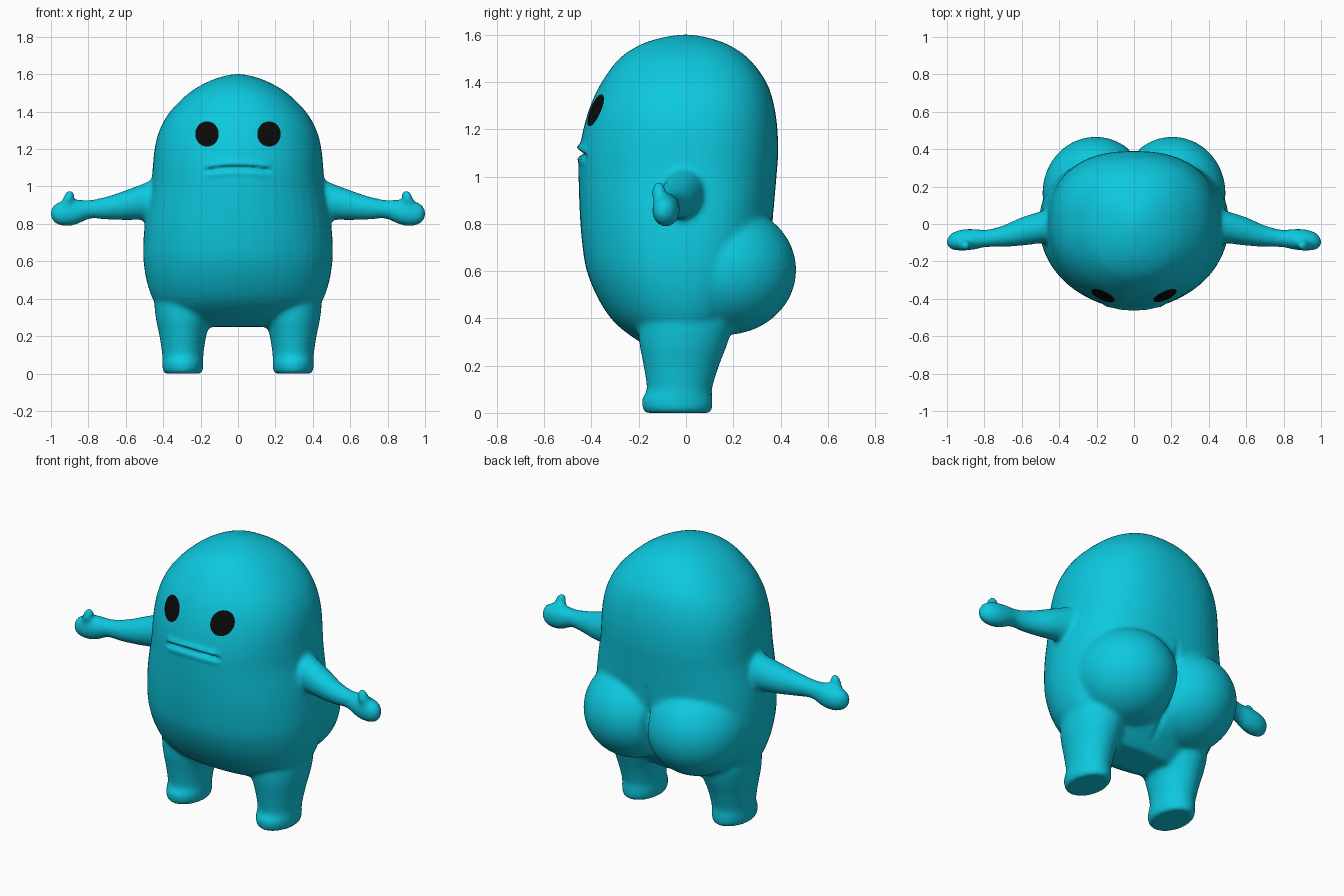
import bpy, bmesh, math
from mathutils import Vector, Matrix
from mathutils.bvhtree import BVHTree

if "Cube" in bpy.data.objects:
    bpy.data.objects.remove(bpy.data.objects["Cube"])


def material(name, rgb):
    m = bpy.data.materials.new(name)
    m.diffuse_color = (*rgb, 1)
    m.use_nodes = True
    m.node_tree.nodes["Principled BSDF"].inputs["Base Color"].default_value = m.diffuse_color
    return m


skin = material("turquoise skin", (0.004, 0.58, 0.74))
black = material("black eye", (0.003, 0.003, 0.003))


def smooth_rows(rows, steps=5):
    """Catmull-Rom interpolation through rows of numbers."""
    out = []
    for i in range(len(rows) - 1):
        a, b, c, d = (rows[max(i - 1, 0)], rows[i], rows[i + 1],
                      rows[min(i + 2, len(rows) - 1)])
        for s in range(steps):
            t = s / steps
            out.append([0.5 * (2 * q + (r - p) * t + (2 * p - 5 * q + 4 * r - w) * t * t
                               + (3 * q - p - 3 * r + w) * t ** 3)
                        for p, q, r, w in zip(a, b, c, d)])
    out.append(list(rows[-1]))
    return out


def loft(bm, rings):
    """Closed skin over rings of points."""
    loops = [[bm.verts.new(p) for p in ring] for ring in rings]
    n = len(loops[0])
    for a, b in zip(loops, loops[1:]):
        for i in range(n):
            j = (i + 1) % n
            bm.faces.new((a[i], a[j], b[j], b[i]))
    bm.faces.new(loops[0][::-1])
    bm.faces.new(loops[-1])


def spow(v, e):
    return math.copysign(abs(v) ** e, v)


ANGLES = [2 * math.pi * i / 48 for i in range(48)]
bm = bmesh.new()

# Torso and head: z, half width, front depth, back depth
torso = [(0.25, 0.27, 0.10, 0.10), (0.30, 0.37, 0.195, 0.15), (0.38, 0.445, 0.30, 0.22),
         (0.48, 0.485, 0.37, 0.28), (0.60, 0.505, 0.42, 0.33), (0.72, 0.505, 0.44, 0.36),
         (0.85, 0.492, 0.45, 0.37), (1.00, 0.465, 0.455, 0.383), (1.10, 0.456, 0.452, 0.39),
         (1.20, 0.446, 0.435, 0.387), (1.30, 0.42, 0.405, 0.373), (1.40, 0.363, 0.357, 0.34),
         (1.50, 0.262, 0.282, 0.265), (1.56, 0.16, 0.19, 0.175), (1.59, 0.075, 0.095, 0.085),
         (1.602, 0.01, 0.01, 0.01)]
rings = []
for z, w, f, b in smooth_rows(torso):
    ring = []
    for a in ANGLES:
        c, s = math.cos(a), math.sin(a)
        e = 0.96 if s < 0 else 0.84          # squarer back
        ring.append((w * spow(c, e), (f if s < 0 else b) * spow(s, e), z))
    rings.append(ring)
loft(bm, rings)

# Leg: z, centre x, centre y, radius x, radius y
leg = [(0.0, 0.295, -0.035, 0.096, 0.135), (0.015, 0.295, -0.036, 0.107, 0.147),
       (0.06, 0.295, -0.037, 0.11, 0.15), (0.10, 0.295, -0.028, 0.11, 0.138),
       (0.20, 0.295, -0.02, 0.125, 0.16), (0.30, 0.29, -0.01, 0.15, 0.188),
       (0.40, 0.28, 0.0, 0.165, 0.20), (0.50, 0.27, 0.0, 0.14, 0.17)]
# Arm and hand: x, centre y, centre z, radius y, radius z
arm = [(0.36, 0.0, 0.935, 0.12, 0.14), (0.47, -0.012, 0.925, 0.09, 0.105),
       (0.60, -0.04, 0.90, 0.076, 0.08), (0.70, -0.065, 0.885, 0.057, 0.062),
       (0.79, -0.077, 0.878, 0.047, 0.05), (0.86, -0.082, 0.864, 0.056, 0.066),
       (0.92, -0.086, 0.856, 0.057, 0.068), (0.97, -0.092, 0.855, 0.046, 0.056),
       (0.994, -0.096, 0.855, 0.026, 0.032), (1.004, -0.098, 0.855, 0.004, 0.004)]


def ball(centre, radii, tilt=0.0):
    m = (Matrix.Translation(centre) @ Matrix.Rotation(tilt, 4, 'Y')
         @ Matrix.Diagonal((*radii, 1)))
    bmesh.ops.create_uvsphere(bm, u_segments=40, v_segments=24, radius=1, matrix=m)


for side in (-1, 1):
    loft(bm, [[(side * (cx + rx * math.cos(a)), cy + ry * math.sin(a), z) for a in ANGLES]
              for z, cx, cy, rx, ry in smooth_rows(leg)])
    loft(bm, [[(side * x, cy + ry * math.cos(a), cz + rz * math.sin(a)) for a in ANGLES]
              for x, cy, cz, ry, rz in smooth_rows(arm)])
    # Thumb and buttock
    ball((side * 0.908, -0.115, 0.928), (0.03, 0.03, 0.058), side * -0.3)
    ball((side * 0.205, 0.165, 0.605), (0.285, 0.302, 0.275))

bmesh.ops.recalc_face_normals(bm, faces=bm.faces)
mesh = bpy.data.meshes.new("body")
bm.to_mesh(mesh)
bm.free()
body = bpy.data.objects.new("body", mesh)
bpy.context.collection.objects.link(body)

# Fuse the parts into one soft skin
fuse = body.modifiers.new("fuse", 'REMESH')
fuse.mode = 'VOXEL'
fuse.voxel_size = 0.012
soften = body.modifiers.new("soften", 'SMOOTH')
soften.factor = 0.5
soften.iterations = 10
deps = bpy.context.evaluated_depsgraph_get()
fused = bpy.data.meshes.new_from_object(body.evaluated_get(deps))
body.modifiers.clear()
body.data = fused
fused.materials.clear()
fused.materials.append(skin)


def bump(d, width):
    return math.exp(-(d / width) ** 2)


# Press in the mouth with its raised lip, and the rear crease
for v in fused.vertices:
    x, y, z = v.co
    if y < -0.3 and abs(x) < 0.22 and 1.0 < z < 1.2:
        fade = min(1, max(0, (0.185 - abs(x)) / 0.04))
        line = 1.1 - 0.5 * x * x
        v.co.y += fade * (0.022 * bump(z - line, 0.011) - 0.014 * bump(z - line - 0.022, 0.016)
                          - 0.006 * bump(z - line + 0.025, 0.016))
    if y > 0.12 and 0.3 < z < 0.85:
        v.co.y -= 0.035 * bump(x, 0.018) * bump(z - 0.56, 0.17)
for p in fused.polygons:
    p.use_smooth = True
fused.update()

# Eyes: thin plates laid on the face
tree = BVHTree.FromPolygons([v.co for v in fused.vertices],
                            [tuple(p.vertices) for p in fused.polygons])


def on_face(x, z):
    hit, normal, _, _ = tree.ray_cast(Vector((x, -2, z)), Vector((0, 1, 0)))
    return hit + normal * 0.005


for side, label in ((-1, "right_eye"), (1, "left_eye")):
    bm = bmesh.new()
    cx, cz, count = side * 0.164, 1.279, 40
    previous = None
    for k in range(1, 7):
        r = k / 6
        ring = []
        for i in range(count):
            a = 2 * math.pi * i / count
            ring.append(bm.verts.new(on_face(cx + 0.062 * r * math.cos(a),
                                             cz + 0.067 * r * math.sin(a))))
        if previous is None:
            bm.faces.new(ring)
        else:
            for i in range(count):
                j = (i + 1) % count
                bm.faces.new((previous[i], ring[i], ring[j], previous[j]))
        previous = ring
    bmesh.ops.recalc_face_normals(bm, faces=bm.faces)
    if sum(f.normal.y for f in bm.faces) > 0:
        bmesh.ops.reverse_faces(bm, faces=bm.faces)
    for f in bm.faces:
        f.smooth = True
    eye_mesh = bpy.data.meshes.new(label)
    bm.to_mesh(eye_mesh)
    bm.free()
    eye_mesh.materials.append(black)
    bpy.context.collection.objects.link(bpy.data.objects.new(label, eye_mesh))
